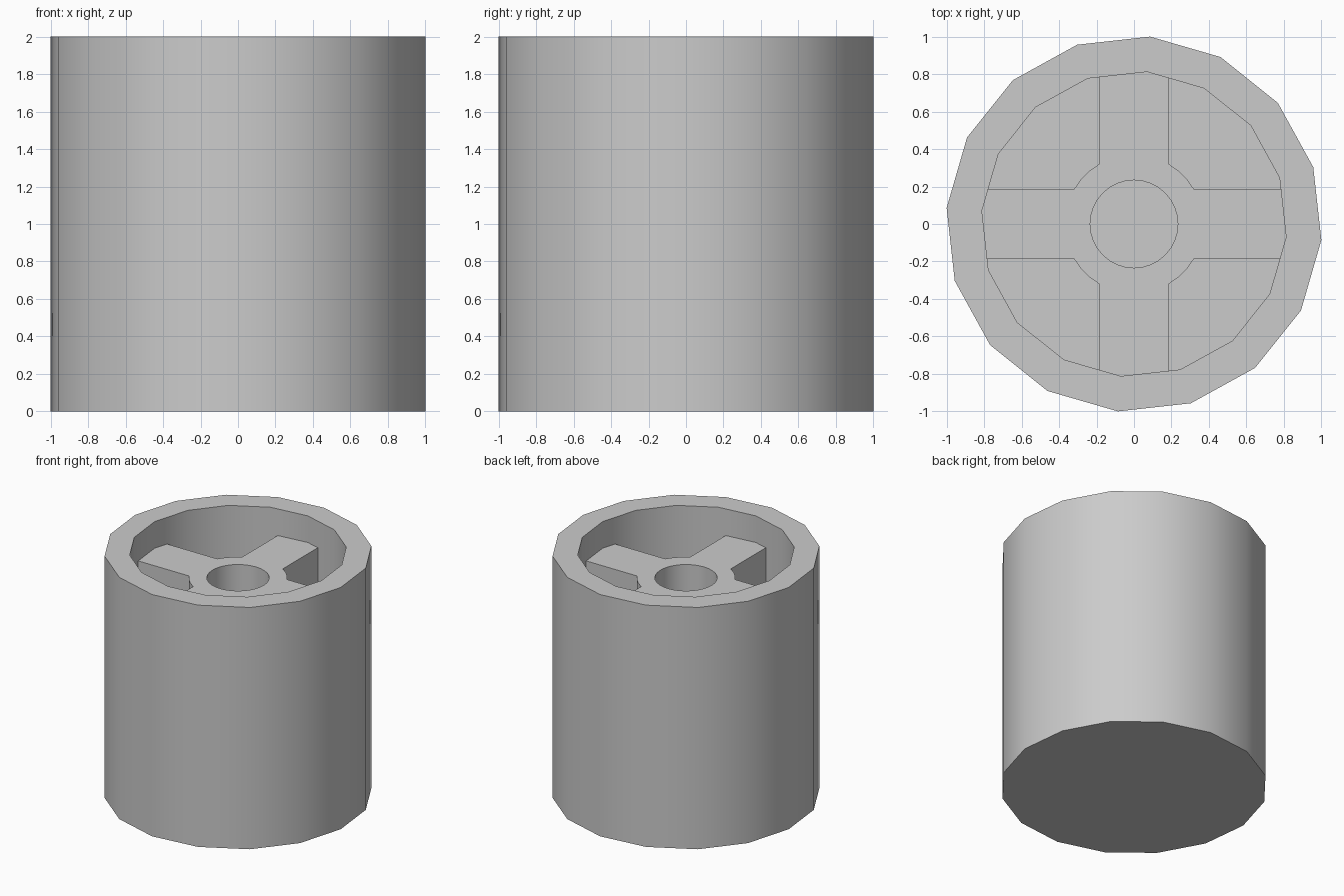
import bpy
import bmesh
from math import sin, cos, tau, radians, asin
from mathutils import Matrix, Vector

default = bpy.data.objects.get("Cube")
if default:
    bpy.data.objects.remove(default, do_unlink=True)

HEIGHT, FLOOR, SPIDER_TOP = 2.0, 0.2, 1.78
OUTER, INNER = 1.004, 0.815
HUB, BORE, HALF_SPOKE = 0.37, 0.234, 0.185
TWIST = radians(-4.9)

grey = bpy.data.materials.new("plain grey")
grey.diffuse_color = (0.6, 0.6, 0.6, 1)
grey.use_nodes = True
grey.node_tree.nodes["Principled BSDF"].inputs["Base Color"].default_value = (0.6, 0.6, 0.6, 1)


def ring(bm, radius, z, sides, turn=0.0):
    return [bm.verts.new((radius * cos(turn + tau * i / sides),
                          radius * sin(turn + tau * i / sides), z))
            for i in range(sides)]


def loop_edges(bm, verts):
    return [bm.edges.new((v, verts[(i + 1) % len(verts)])) for i, v in enumerate(verts)]


def finish(bm, name):
    bmesh.ops.recalc_face_normals(bm, faces=bm.faces)
    mesh = bpy.data.meshes.new(name)
    bm.to_mesh(mesh)
    bm.free()
    mesh.materials.append(grey)
    obj = bpy.data.objects.new(name, mesh)
    bpy.context.collection.objects.link(obj)
    bpy.ops.object.select_all(action='DESELECT')
    obj.select_set(True)
    bpy.context.view_layer.objects.active = obj
    bpy.ops.object.shade_smooth_by_angle(angle=radians(30))
    return obj


# Sixteen-sided cup: closed base, outer wall, rim, inner wall, floor
bm = bmesh.new()
profile = [(OUTER, 0), (OUTER, HEIGHT), (INNER, HEIGHT), (INNER, FLOOR)]
rings = [ring(bm, r, z, 16, TWIST) for r, z in profile]
for low, high in zip(rings, rings[1:]):
    for i in range(16):
        j = (i + 1) % 16
        bm.faces.new((low[i], low[j], high[j], high[i]))
bm.faces.new(rings[0])
bm.faces.new(rings[-1])
finish(bm, "cup_body")

# Four-spoked hub with a round bore, recessed below the rim
bm = bmesh.new()
corner = asin(HALF_SPOKE / HUB)
arc_span = tau / 4 - 2 * corner
quarter = [Vector((0.83, -HALF_SPOKE, 0)), Vector((0.83, HALF_SPOKE, 0))]
for k in range(4):
    a = corner + arc_span * k / 3
    quarter.append(Vector((HUB * cos(a), HUB * sin(a), 0)))
outline = []
for q in range(4):
    turn = Matrix.Rotation(tau * q / 4, 3, 'Z')
    outline += [bm.verts.new(turn @ p) for p in quarter]
edges = loop_edges(bm, outline) + loop_edges(bm, ring(bm, BORE, 0, 32))
bmesh.ops.triangle_fill(bm, use_beauty=True, use_dissolve=False, edges=edges)
bmesh.ops.translate(bm, vec=(0, 0, FLOOR), verts=bm.verts)
solid = bmesh.ops.extrude_face_region(bm, geom=bm.faces[:], use_keep_orig=True)
top = [g for g in solid["geom"] if isinstance(g, bmesh.types.BMVert)]
bmesh.ops.translate(bm, vec=(0, 0, SPIDER_TOP - FLOOR), verts=top)
# The underside rests on the cup floor, so it is left open
bmesh.ops.delete(bm, geom=[f for f in bm.faces if all(v.co.z < FLOOR + 0.01 for v in f.verts)],
                 context='FACES')
finish(bm, "spoked_hub")
